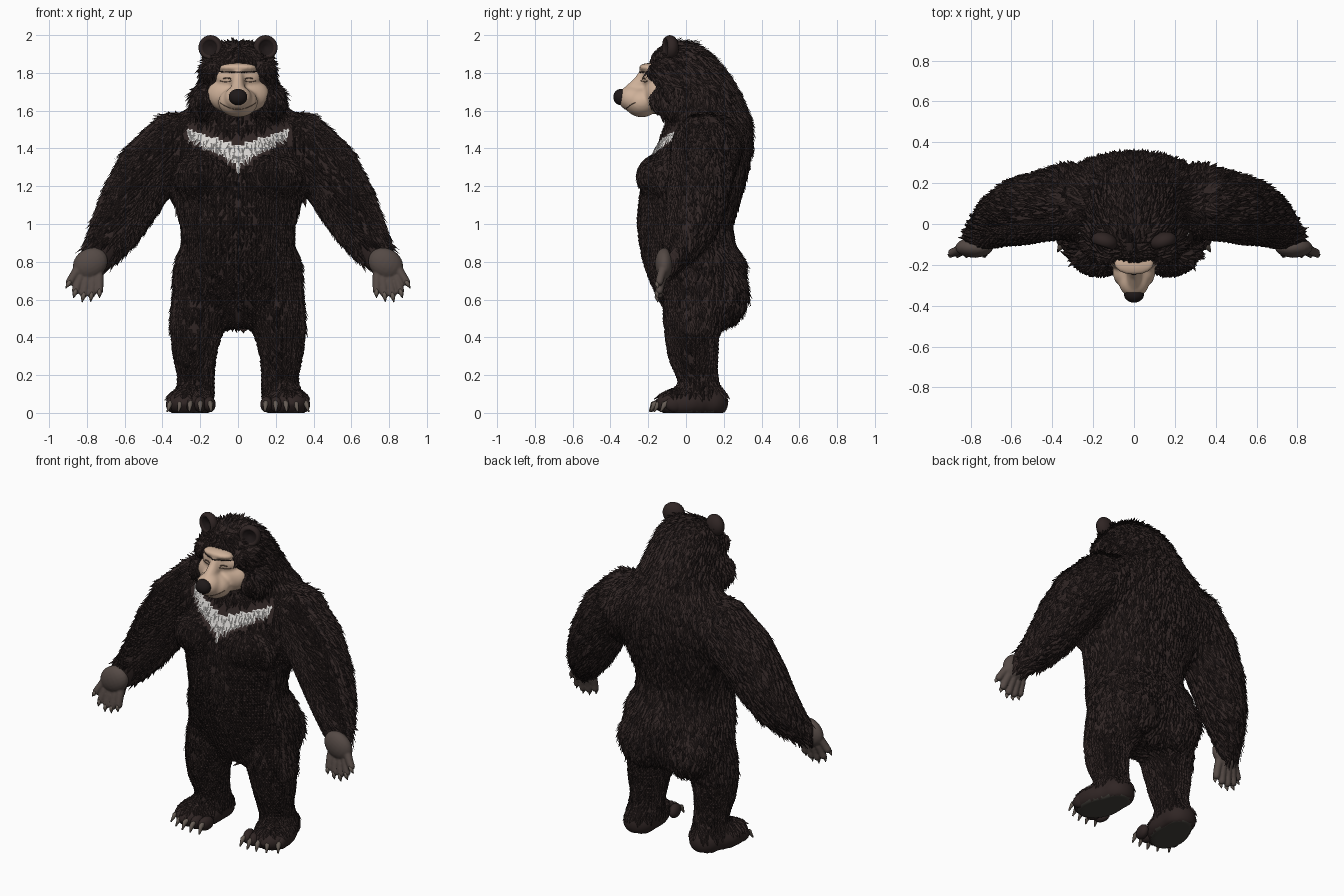
import bpy, bmesh, math, random
from mathutils import Vector, Matrix
from mathutils.bvhtree import BVHTree

random.seed(4)
if "Cube" in bpy.data.objects:
    bpy.data.objects.remove(bpy.data.objects["Cube"])


def material(name, *rgb):
    m = bpy.data.materials.new(name)
    m.use_nodes = True
    m.diffuse_color = (*rgb, 1)
    bsdf = m.node_tree.nodes["Principled BSDF"]
    bsdf.inputs["Base Color"].default_value = (*rgb, 1)
    bsdf.inputs["Roughness"].default_value = 0.9
    return m


FUR = material("dark brown fur", 0.029, 0.0185, 0.0175)
SHADE = material("black brown fur", 0.015, 0.010, 0.010)
WHITE = material("white chest fur", 0.68, 0.66, 0.64)
SOLE = material("sole grey", 0.055, 0.05, 0.042)
TAN = material("tan face", 0.62, 0.44, 0.32)
PAW = material("grey brown paw", 0.09, 0.068, 0.06)
CLAW = material("claw grey", 0.13, 0.105, 0.088)
NOSE = material("nose black", 0.014, 0.010, 0.010)
LINE = material("face crease brown", 0.13, 0.08, 0.055)


def loft(bm, rings, n=20, flat=False):
    """Closed tube through (x, y, z, side radius, depth radius) rings."""
    pts = [Vector(r[:3]) for r in rings]
    loops = []
    for i, r in enumerate(rings):
        t = pts[min(i + 1, len(pts) - 1)] - pts[max(i - 1, 0)]
        t = Vector((0, 0, 1)) if flat else t.normalized()
        v = Vector((0, 1, 0))
        v = (v - t * v.dot(t)).normalized()
        u = v.cross(t)
        angles = [math.tau * k / n for k in range(n)]
        loops.append([bm.verts.new(pts[i] + u * r[3] * math.cos(a) + v * r[4] * math.sin(a))
                      for a in angles])
    faces = [bm.faces.new(loops[0]), bm.faces.new(loops[-1])]
    for a, b in zip(loops, loops[1:]):
        faces += [bm.faces.new((a[k], a[(k + 1) % n], b[(k + 1) % n], b[k])) for k in range(n)]
    bmesh.ops.recalc_face_normals(bm, faces=faces)


def blob(bm, centre, radii, turn=0, axis="Z", seg=20):
    m = (Matrix.Translation(centre) @ Matrix.Rotation(math.radians(turn), 4, axis)
         @ Matrix.Diagonal((*radii, 1)))
    bmesh.ops.create_uvsphere(bm, u_segments=seg, v_segments=seg // 2 + 2, radius=1, matrix=m)


def finish(name, bm, mats, smooth=True):
    me = bpy.data.meshes.new(name)
    bm.to_mesh(me)
    bm.free()
    for m in mats:
        me.materials.append(m)
    me.polygons.foreach_set("use_smooth", [smooth] * len(me.polygons))
    ob = bpy.data.objects.new(name, me)
    bpy.context.collection.objects.link(ob)
    return ob


def fuse(ob, voxel, rounds):
    """Merge overlapping parts into one skin."""
    mats = list(ob.data.materials)
    mod = ob.modifiers.new("merge", "REMESH")
    mod.mode, mod.voxel_size, mod.use_smooth_shade = "VOXEL", voxel, True
    mod = ob.modifiers.new("soften", "SMOOTH")
    mod.factor, mod.iterations = 0.5, rounds
    deps = bpy.context.evaluated_depsgraph_get()
    me = bpy.data.meshes.new_from_object(ob.evaluated_get(deps))
    ob.modifiers.clear()
    ob.data = me
    me.materials.clear()
    for m in mats:
        me.materials.append(m)


# Body: torso and head profile as (height, half width, front, back)
TORSO = [(.46, .17, -.06, .18), (.52, .27, -.1, .25), (.6, .325, -.14, .295), (.7, .34, -.19, .315),
         (.8, .325, -.225, .305), (.9, .29, -.245, .25), (1, .295, -.255, .24), (1.1, .325, -.25, .27),
         (1.2, .355, -.235, .3), (1.3, .375, -.21, .325), (1.4, .375, -.165, .345),
         (1.5, .35, -.115, .345), (1.56, .31, -.1, .335), (1.62, .25, -.12, .31), (1.7, .22, -.165, .275),
         (1.8, .192, -.19, .215), (1.88, .17, -.185, .145), (1.93, .13, -.145, .08), (1.955, .07, -.08, .03)]
ARM = [(.14, .13, 1.43, .175, .17), (.33, .105, 1.405, .185, .18), (.47, .08, 1.285, .165, .168),
       (.57, .055, 1.12, .15, .16), (.65, .02, .97, .128, .132), (.72, -.035, .86, .095, .092),
       (.765, -.07, .8, .085, .05), (.795, -.085, .745, .06, .03)]
LEG = [(.19, .06, .64, .15, .17), (.205, .04, .5, .145, .16), (.225, .03, .4, .13, .14),
       (.23, .04, .3, .112, .13), (.222, .06, .2, .095, .105), (.225, .08, .12, .1, .1),
       (.235, .1, .05, .1, .1)]
bm = bmesh.new()
loft(bm, [(0, (f + b) / 2, z, w, (b - f) / 2) for z, w, f, b in TORSO], 32, True)
for s in (-1, 1):
    for limb in (ARM, LEG):
        loft(bm, [(s * r[0], *r[1:]) for r in limb])
    blob(bm, (s * .17, -.13, 1.25), (.16, .13, .12))          # chest
    blob(bm, (s * .14, .175, .63), (.17, .15, .17))           # rump
    blob(bm, (s * .182, -.07, 1.65), (.07, .125, .09))        # cheek ruff
    blob(bm, (s * .135, -.1, 1.8), (.065, .11, .075))         # temple
    blob(bm, (s * .255, .01, .05), (.125, .18, .085), s * 16)  # foot
    blob(bm, (s * .23, .125, .055), (.105, .105, .09))        # heel
body = finish("body", bm, [FUR, WHITE, SOLE])
fuse(body, .023, 4)
for v in body.data.vertices:
    v.co.z = max(v.co.z, 0)


def on_crescent(c, grow=0):
    t = abs(c.x) / (.275 + grow)
    return (t < 1 and c.y < .02
            and 1.3 + .17 * t ** .9 - grow < c.z < 1.42 + .085 * t ** 1.2 + grow)


for p in body.data.polygons:
    c = p.center
    if p.normal.z < -.75 and c.z < .03:
        p.material_index = 2
    elif on_crescent(c):
        p.material_index = 1

# Fur tufts: ridged blades lying along the hair direction
bm = bmesh.new()
for p in body.data.polygons:
    c, n = p.center.copy(), p.normal
    in_face = c.y < 0 and (c.x / .155) ** 2 + ((c.z - 1.71) / .135) ** 2 < 1
    in_palm = abs(c.x) > .66 and c.z < .875 and n.y < .2
    if c.z < .09 or in_face or in_palm or random.random() < .18:
        continue
    out = .75 if abs(c.x) > .36 and c.z > .75 else .12
    flow = Vector((math.copysign(out, c.x), .9 if c.z > 1.72 else .1, -1))
    flow += Vector([random.uniform(-.35, .35) for _ in range(3)])
    flow -= n * flow.dot(n)
    if flow.length < .05:
        continue
    flow.normalize()
    side = n.cross(flow)
    front = n.y < -.4 or c.z < .45
    white = on_crescent(c)
    size = random.uniform(.042, .06) if front else random.uniform(.055, .085)
    lift = .14 if front else .34
    base = c - n * .006 - flow * .012
    end = base + (flow + n * lift) * size
    wide = size * (.4 if white else .3)
    left, right = base - side * wide, base + side * wide
    if not white and any(on_crescent(q, .008) for q in (left, right, end, (base + end) / 2)):
        continue
    left, right, tip = bm.verts.new(left), bm.verts.new(right), bm.verts.new(end)
    ridge = bm.verts.new(base + n * (.009 if white else .015) + flow * size * .3)
    index = 2 if white else (1 if random.random() < .18 else 0)
    for tri in ((left, ridge, tip), (ridge, right, tip), (left, right, ridge)):
        face = bm.faces.new(tri)
        face.normal_update()
        if face.normal.dot(n) < 0 and tri[1] is not right:
            face.normal_flip()
        face.material_index = index
finish("fur_tufts", bm, [FUR, SHADE, WHITE], False)

# Ears with hollowed fronts
for s, label in ((1, "left"), (-1, "right")):
    bm = bmesh.new()
    blob(bm, (0, 0, 0), (.066, .066, .045), 90, "X", 24)
    for v in bm.verts:
        r = math.hypot(v.co.x, v.co.z) / .066
        if v.co.y < 0 and r < .75:
            v.co.y += .045 * (1 - r / .75) ** .5
    for f in bm.faces:
        c = f.calc_center_median()
        f.material_index = int(c.y < 0 and math.hypot(c.x, c.z) < .045)
    bmesh.ops.transform(bm, verts=bm.verts, matrix=Matrix.Translation((s * .145, -.085, 1.934))
                        @ Matrix.Rotation(s * .3, 4, "Z"))
    finish(label + "_ear", bm, [FUR, SHADE])

# Face mask and muzzle
bm = bmesh.new()
blob(bm, (0, -.145, 1.685), (.167, .085, .105), seg=32)
blob(bm, (0, -.17, 1.775), (.122, .062, .07), seg=32)
blob(bm, (0, -.195, 1.828), (.1, .055, .024), seg=32)
blob(bm, (0, -.235, 1.645), (.105, .092, .08), seg=32)
blob(bm, (0, -.285, 1.665), (.074, .075, .068), seg=32)
loft(bm, [(0, -.3, 1.68, .04, .05), (0, -.235, 1.74, .035, .05), (0, -.19, 1.81, .03, .045)])
face = finish("face", bm, [TAN])
fuse(face, .01, 4)
bm = bmesh.new()
blob(bm, (0, -.345, 1.672), (.049, .04, .043), seg=24)
finish("nose", bm, [NOSE])

# Face creases traced onto the skin
skin = BVHTree.FromPolygons([v.co for v in face.data.vertices],
                            [p.vertices[:] for p in face.data.polygons])


def crease(name, path, width, mat):
    pts = [skin.ray_cast(Vector((x, -1, z)), Vector((0, 1, 0)))[0] for x, z in path]
    bm = bmesh.new()
    for a, b in zip(pts, pts[1:]):
        if a and b:
            mid, d = (a + b) / 2, b - a
            m = (Matrix.Translation(mid) @ d.to_track_quat("X", "Z").to_matrix().to_4x4()
                 @ Matrix.Diagonal((d.length * .65, .003, width, 1)))
            bmesh.ops.create_uvsphere(bm, u_segments=8, v_segments=6, radius=1, matrix=m)
    finish(name, bm, [mat])


steps = [i / 8 for i in range(-8, 9)]
crease("mouth", [(.095 * t, 1.607 + .035 * t * t) for t in steps], .002, LINE)
crease("brow_line", [(.105 * t, 1.804 + .003 * t * t) for t in steps], .004, SHADE)
for s, label in ((1, "left"), (-1, "right")):
    crease(label + "_eye", [(s * (.058 + .02 * t), 1.773 - .005 * t * t) for t in steps[::2]], .004, LINE)
    crease(label + "_eye_fold", [(s * (.065 + .03 * t), 1.752 + .006 * t * t) for t in steps[::2]], .002, LINE)

# Paws: palm, fingers and claws, then toes and their claws
FINGERS = [(.735, .725, .733, .608), (.767, .715, .78, .588), (.802, .715, .825, .586),
           (.834, .725, .872, .608), (.85, .76, .912, .66)]
for s, label in ((1, "left"), (-1, "right")):
    hand, claws, toes = bmesh.new(), bmesh.new(), bmesh.new()
    blob(hand, (s * .782, -.115, .79), (.097, .05, .08), s * 30, "Y")
    for x0, z0, x1, z1 in FINGERS:
        at = lambda t, y, r: (s * (x0 + (x1 - x0) * t), y, z0 + (z1 - z0) * t, r, r)
        loft(hand, [at(-.3, -.115, .02), at(.1, -.125, .024), at(.4, -.135, .022),
                    at(.7, -.142, .021), at(.82, -.142, .012)], 12)
        loft(claws, [at(.6, -.149, .012), at(.8, -.154, .012), at(1, -.149, .002)], 8)
    for i in range(5):
        bulge = 1 - ((i - 2) / 2) ** 2
        x, y = .15 + .05 * i, -.105 - .03 * bulge + .012 * i
        blob(toes, (s * x, y, .045), (.031, .055, .042), s * 12, seg=14)
        tilt = .008 * (i - 1)
        loft(claws, [(s * x, y - .02, .062, .014, .014), (s * (x + tilt / 2), y - .058, .045, .014, .016),
                     (s * (x + tilt), y - .078, .006, .004, .004)], 8)
    fuse(finish(label + "_paw", hand, [PAW]), .006, 3)
    finish(label + "_claws", claws, [CLAW])
    finish(label + "_toes", toes, [FUR])
